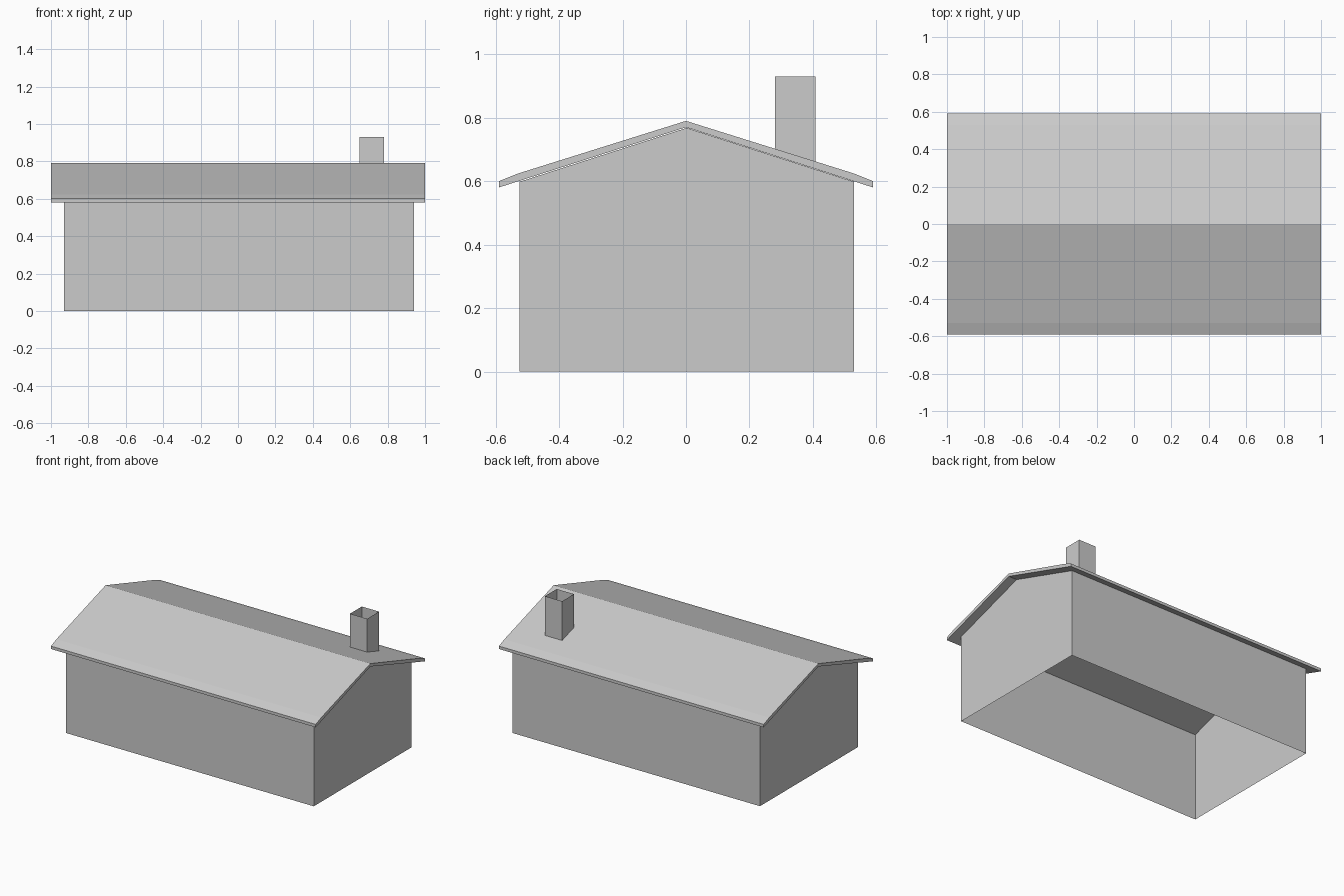
import bpy
import bmesh

cube = bpy.data.objects.get("Cube")
if cube:
    bpy.data.objects.remove(cube, do_unlink=True)

grey = bpy.data.materials.new("light_grey")
grey.use_nodes = True
colour = (0.6, 0.6, 0.6, 1)
grey.diffuse_color = colour
grey.node_tree.nodes["Principled BSDF"].inputs["Base Color"].default_value = colour


def finish(name, bm):
    bmesh.ops.recalc_face_normals(bm, faces=bm.faces)
    mesh = bpy.data.meshes.new(name)
    bm.to_mesh(mesh)
    bm.free()
    mesh.materials.append(grey)
    obj = bpy.data.objects.new(name, mesh)
    bpy.context.collection.objects.link(obj)
    return obj


def extrude_along_x(bm, profile, x0, x1):
    """Sweep a closed (y, z) outline from x0 to x1."""
    face = bm.faces.new([bm.verts.new((x0, y, z)) for y, z in profile])
    out = bmesh.ops.extrude_face_region(bm, geom=[face], use_keep_orig=True)
    moved = [v for v in out["geom"] if isinstance(v, bmesh.types.BMVert)]
    bmesh.ops.translate(bm, verts=moved, vec=(x1 - x0, 0, 0))


def drop_flat_faces(bm, z_limit=None):
    """Open a shell by deleting its level faces."""
    flat = [f for f in bm.faces if all(abs(v.co.z - f.verts[0].co.z) < 1e-5 for v in f.verts)]
    bmesh.ops.delete(bm, geom=flat, context="FACES_ONLY")


# Walls: gabled shell, open below and under the roof
bm = bmesh.new()
extrude_along_x(bm, [(-0.525, 0), (0.53, 0), (0.53, 0.598), (0.002, 0.768), (-0.525, 0.598)], -0.93, 0.94)
bm.normal_update()
under_roof = [f for f in bm.faces if abs(f.normal.z) > 0.5]
bmesh.ops.delete(bm, geom=under_roof, context="FACES_ONLY")
finish("walls", bm)

# Roof: thin slab with a slight break near the eaves
bm = bmesh.new()
half = [(0.59, 0.58), (0.59, 0.6), (0.53, 0.624)]
profile = half + [(0, 0.79)] + [(-y, z) for y, z in reversed(half)] + [(0, 0.77)]
extrude_along_x(bm, profile, -1, 1)
finish("roof", bm)

# Chimney: open square flue whose base follows the roof slope
bm = bmesh.new()
extrude_along_x(bm, [(0.28, 0.69), (0.408, 0.65), (0.408, 0.93), (0.28, 0.93)], 0.65, 0.78)
bm.normal_update()
ends = [f for f in bm.faces if abs(f.normal.z) > 0.5]
bmesh.ops.delete(bm, geom=ends, context="FACES_ONLY")
finish("chimney", bm)
